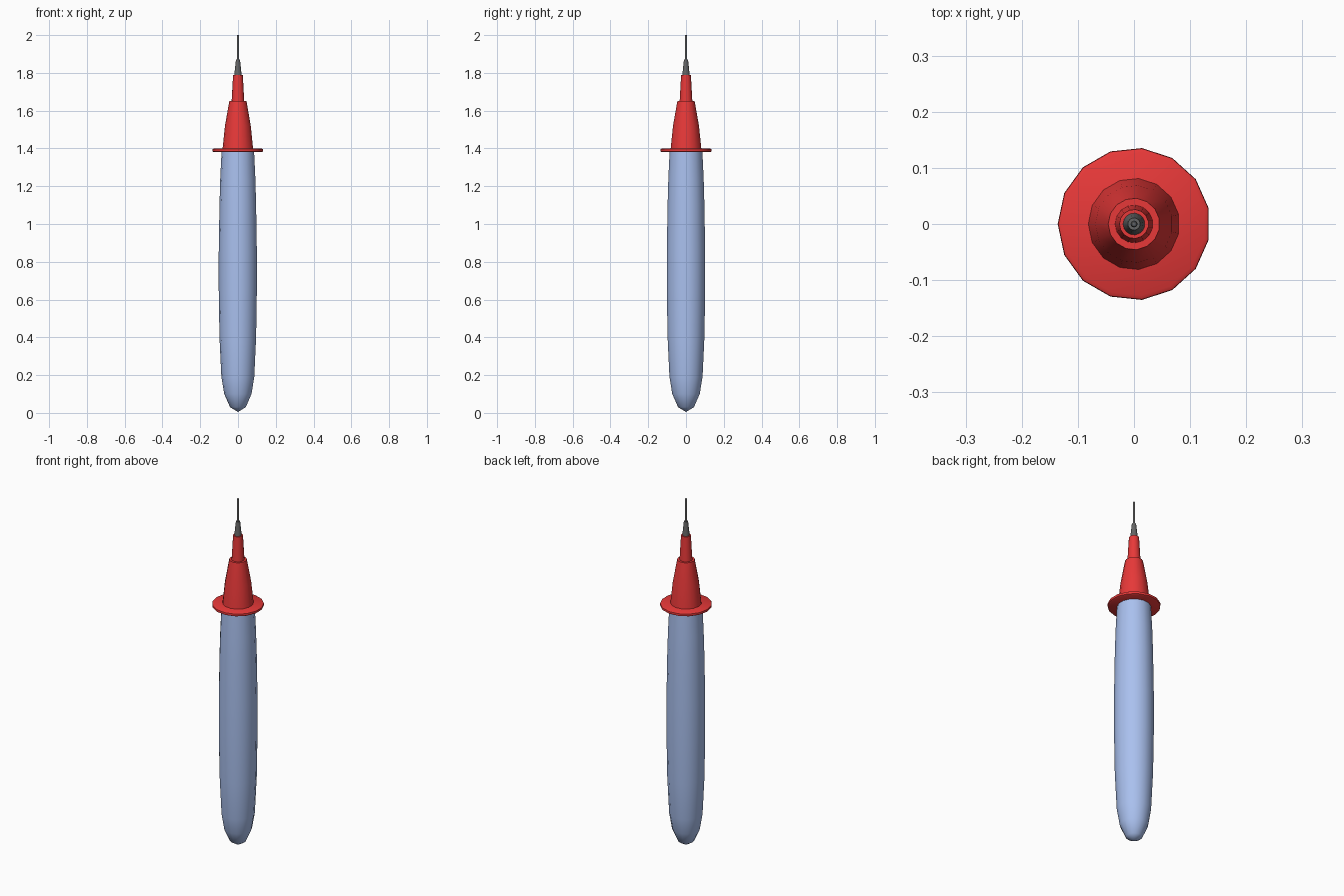
import bpy, bmesh
from math import cos, sin, pi, radians

if "Cube" in bpy.data.objects:
    bpy.data.objects.remove(bpy.data.objects["Cube"])


def material(name, rgb):
    m = bpy.data.materials.new(name)
    m.diffuse_color = (*rgb, 1)
    m.use_nodes = True
    m.node_tree.nodes["Principled BSDF"].inputs["Base Color"].default_value = m.diffuse_color
    return m


def lathe(name, profile, mat, sides=15):
    """Revolve (radius, z) points about z; radius 0 makes a pole, open ends are capped."""
    bm = bmesh.new()
    rings = []
    for r, z in profile:
        if r == 0:
            rings.append([bm.verts.new((0, 0, z))])
        else:
            rings.append([bm.verts.new((r * cos(pi + 2 * pi * i / sides),
                                        r * sin(pi + 2 * pi * i / sides), z))
                          for i in range(sides)])
    for a, b in zip(rings, rings[1:]):
        for i in range(sides):
            j = (i + 1) % sides
            if len(a) == 1:
                bm.faces.new((a[0], b[j], b[i]))
            elif len(b) == 1:
                bm.faces.new((a[i], a[j], b[0]))
            else:
                bm.faces.new((a[i], a[j], b[j], b[i]))
    for ring in (rings[0], rings[-1]):
        if len(ring) > 1:
            bm.faces.new(ring)
    bmesh.ops.recalc_face_normals(bm, faces=bm.faces)
    me = bpy.data.meshes.new(name)
    bm.to_mesh(me)
    bm.free()
    me.materials.append(mat)
    ob = bpy.data.objects.new(name, me)
    bpy.context.collection.objects.link(ob)
    bpy.ops.object.select_all(action='DESELECT')
    ob.select_set(True)
    bpy.context.view_layer.objects.active = ob
    bpy.ops.object.shade_smooth_by_angle(angle=radians(40))
    return ob


blue = material("blue", (0.40, 0.53, 0.86))
red = material("red", (0.80, 0.04, 0.04))
steel = material("steel", (0.13, 0.13, 0.13))

# Rounded, slightly bulging grip
lathe("handle", [(0, 0.005), (0.042, 0.03), (0.073, 0.10), (0.088, 0.19),
                 (0.098, 0.40), (0.102, 0.65), (0.102, 0.85),
                 (0.098, 1.10), (0.094, 1.24), (0.087, 1.385)], blue)

# Finger guard disc with a softened rim
lathe("finger_guard", [(0.128, 1.380), (0.135, 1.384), (0.136, 1.390),
                       (0.135, 1.396), (0.128, 1.400)], red)

# Tapered nose in two stepped stages
lathe("nose_cone", [(0.082, 1.395), (0.069, 1.52), (0.046, 1.65)], red)
lathe("nose_sleeve", [(0.034, 1.645), (0.026, 1.79)], red)

# Metal collar and needle
lathe("tip_collar", [(0.020, 1.785), (0.011, 1.87)], steel)
lathe("needle", [(0.006, 1.865), (0.006, 1.994), (0.004, 2.0)], steel)
